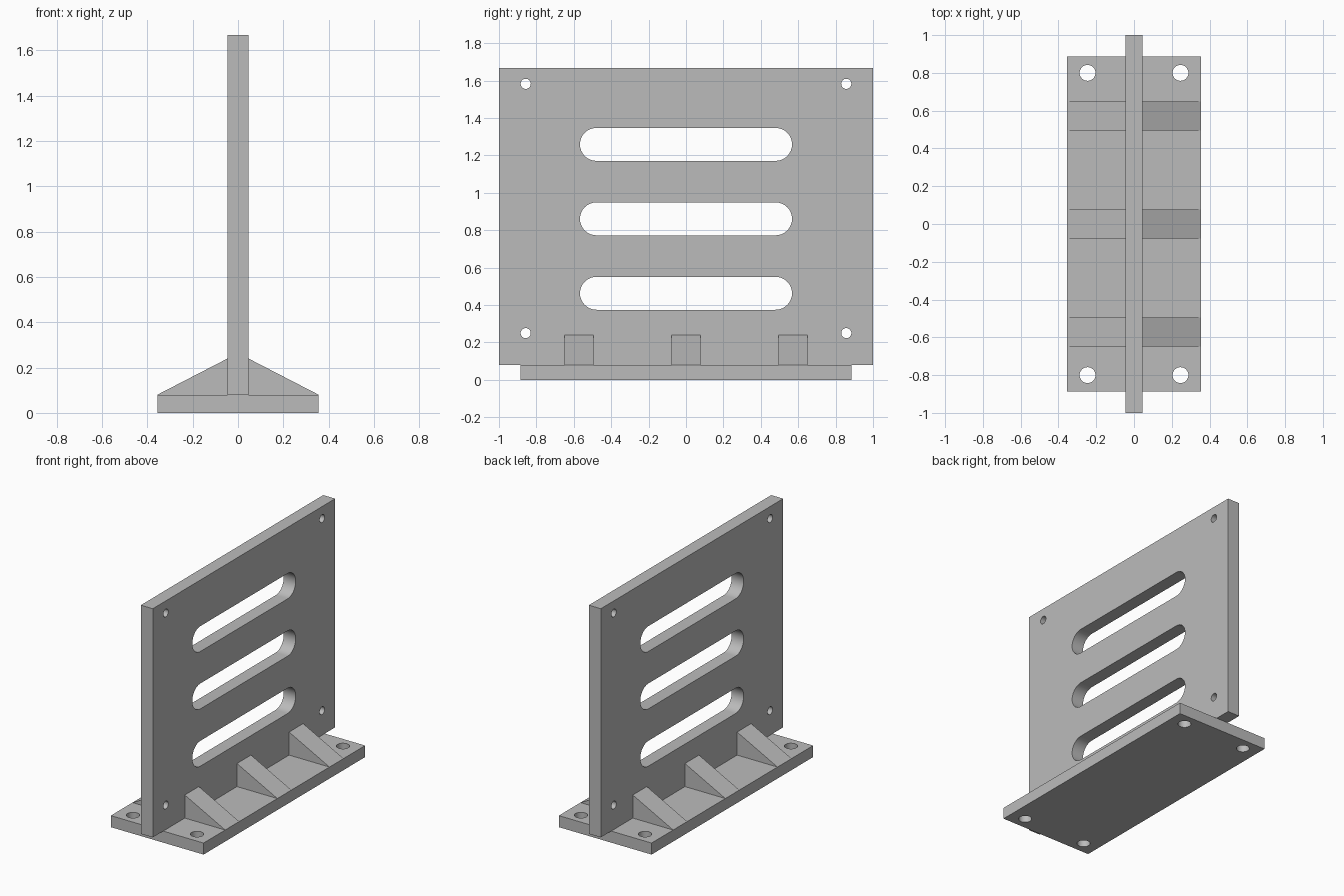
import bpy
import bmesh
from math import pi, cos, sin, radians
from mathutils import Vector

if "Cube" in bpy.data.objects:
    bpy.data.objects.remove(bpy.data.objects["Cube"], do_unlink=True)

grey = bpy.data.materials.new("light_grey")
grey.use_nodes = True
COLOUR = (0.5, 0.5, 0.5, 1)
grey.diffuse_color = COLOUR
grey.node_tree.nodes["Principled BSDF"].inputs["Base Color"].default_value = COLOUR

BASE_X, BASE_Y, BASE_TOP = 0.356, 0.886, 0.08
WALL_X, WALL_TOP = 0.046, 1.667
RIB_TOP, RIB_WIDTH = 0.24, 0.154


def prism(name, outline, axis, start, end):
    """Extrude a 2D outline along one axis; the other two axes keep their order."""
    def place(u, v, w):
        p = [u, v]
        p.insert("xyz".index(axis), w)
        return Vector(p)
    bm = bmesh.new()
    face = bm.faces.new([bm.verts.new(place(u, v, start)) for u, v in outline])
    extruded = bmesh.ops.extrude_face_region(bm, geom=[face])
    moved = [g for g in extruded["geom"] if isinstance(g, bmesh.types.BMVert)]
    bmesh.ops.translate(bm, verts=moved, vec=place(0, 0, end - start))
    if not any(f is face for f in bm.faces):
        bmesh.ops.holes_fill(bm, edges=bm.edges[:])
    bmesh.ops.recalc_face_normals(bm, faces=bm.faces[:])
    mesh = bpy.data.meshes.new(name)
    bm.to_mesh(mesh)
    bm.free()
    mesh.materials.append(grey)
    obj = bpy.data.objects.new(name, mesh)
    bpy.context.collection.objects.link(obj)
    return obj


def rectangle(u0, u1, v0, v1):
    return [(u0, v0), (u1, v0), (u1, v1), (u0, v1)]


def slot(u, v, radius, half_straight=0, steps=16):
    """Rounded slot outline; a plain circle when it has no straight part."""
    points = []
    for side in (1, -1):
        for i in range(steps + (1 if half_straight else 0)):
            a = -pi / 2 + pi * i / steps
            points.append((u + side * (half_straight + radius * cos(a)),
                           v + side * radius * sin(a)))
    return points


def cut(obj, cutters):
    """Subtract the cutters, bake the result and remove the cutters."""
    for c in cutters:
        mod = obj.modifiers.new("cut", 'BOOLEAN')
        mod.operation, mod.solver, mod.object = 'DIFFERENCE', 'EXACT', c
    bpy.context.view_layer.update()
    graph = bpy.context.evaluated_depsgraph_get()
    mesh = bpy.data.meshes.new_from_object(obj.evaluated_get(graph))
    obj.modifiers.clear()
    obj.data = mesh
    for c in cutters:
        bpy.data.objects.remove(c, do_unlink=True)
    bpy.ops.object.select_all(action='DESELECT')
    obj.select_set(True)
    bpy.context.view_layer.objects.active = obj
    bpy.ops.object.shade_smooth_by_angle(angle=radians(30))


# Base plate with four mounting holes
base = prism("base_plate", rectangle(-BASE_X, BASE_X, -BASE_Y, BASE_Y), "z", 0, BASE_TOP)
cut(base, [prism("base_hole", slot(x, y, 0.042), "z", -0.1, 0.2)
           for x in (-0.246, 0.246) for y in (-0.8, 0.8)])

# Upright wall with three long slots and four corner holes
wall = prism("upright_wall", rectangle(-1, 1, BASE_TOP, WALL_TOP), "x", -WALL_X, WALL_X)
openings = [slot(0, z, 0.088, 0.479) for z in (0.463, 0.861, 1.259)]
openings += [slot(y, z, 0.027) for y in (-0.857, 0.857) for z in (0.25, 1.583)]
cut(wall, [prism("wall_opening", o, "x", -0.2, 0.2) for o in openings])

# Triangular ribs bracing both sides of the wall
for side, label in ((1, "left"), (-1, "right")):
    outline = [(side * WALL_X, BASE_TOP), (side * BASE_X, BASE_TOP), (side * WALL_X, RIB_TOP)]
    for y, where in ((-0.572, "front"), (0, "middle"), (0.572, "back")):
        prism(f"{label}_{where}_rib", outline, "y", y - RIB_WIDTH / 2, y + RIB_WIDTH / 2)
